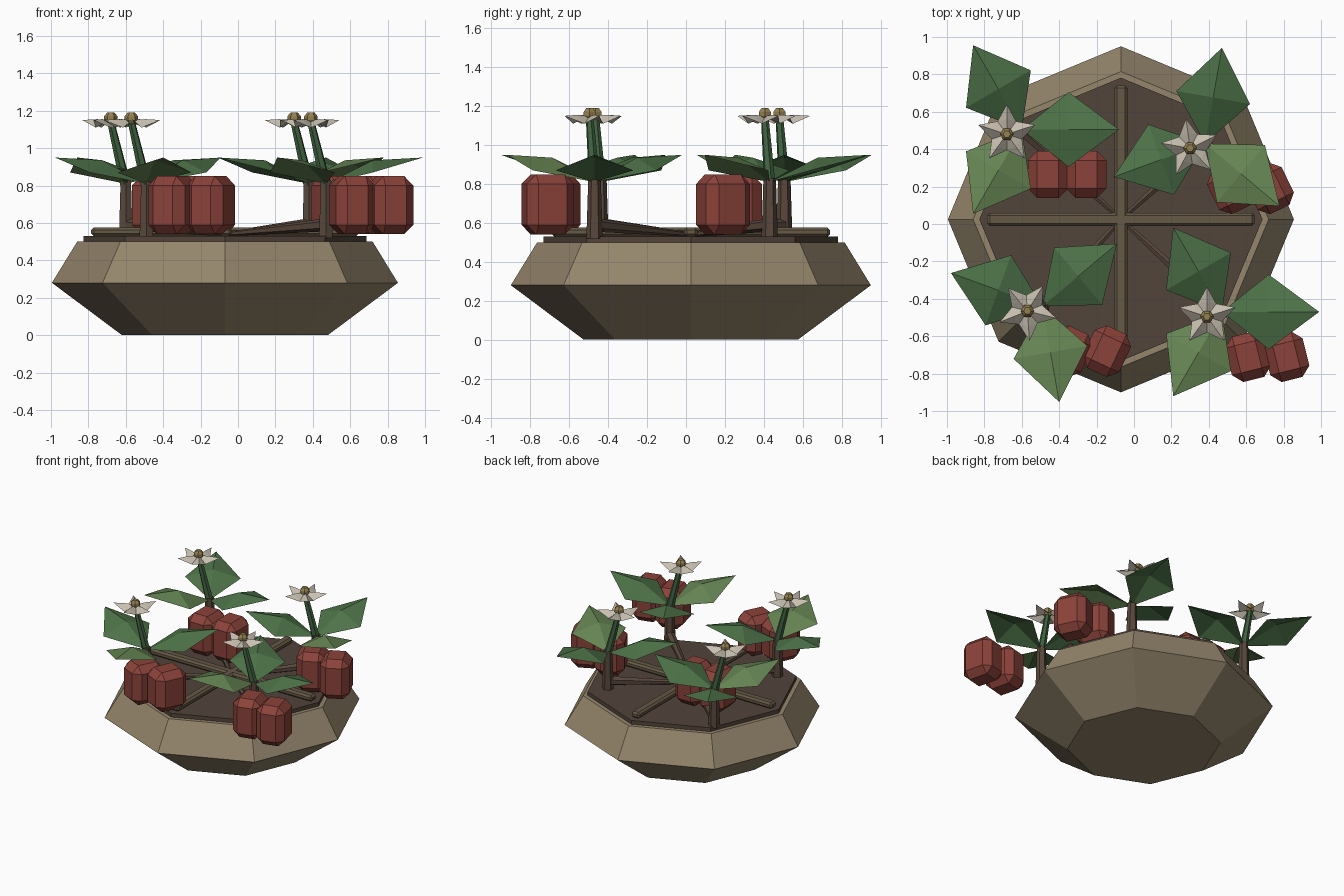
import bpy, bmesh
from math import radians, cos, sin, pi
from mathutils import Vector, Matrix

if "Cube" in bpy.data.objects:
    bpy.data.objects.remove(bpy.data.objects["Cube"])

CX, CY = -0.07, 0.025


def mat(name, r, g, b):
    m = bpy.data.materials.new(name)
    m.diffuse_color = (r, g, b, 1)
    m.use_nodes = True
    m.node_tree.nodes["Principled BSDF"].inputs["Base Color"].default_value = m.diffuse_color
    return m


STONE = mat("stone", 0.30, 0.24, 0.15)
SOIL = mat("soil", 0.085, 0.058, 0.043)
WOOD = mat("wood", 0.13, 0.10, 0.06)
BARK = mat("bark", 0.10, 0.065, 0.045)
STEM = mat("stem_green", 0.05, 0.12, 0.05)
LEAF_A = mat("leaf_dark", 0.075, 0.17, 0.065)
LEAF_B = mat("leaf_light", 0.13, 0.23, 0.085)
FRUIT = mat("fruit_red", 0.26, 0.055, 0.042)
PETAL = mat("petal_cream", 0.58, 0.53, 0.44)
GOLD = mat("gold", 0.30, 0.22, 0.08)


def finish(name, bm, material, matrix=Matrix()):
    bmesh.ops.recalc_face_normals(bm, faces=bm.faces)
    me = bpy.data.meshes.new(name)
    bm.to_mesh(me)
    bm.free()
    ob = bpy.data.objects.new(name, me)
    me.materials.append(material)
    ob.matrix_world = matrix
    bpy.context.collection.objects.link(ob)
    return ob


def lathe(name, profile, sides, material, loc):
    """Stack of closed rings (radius, z) with flat caps."""
    bm = bmesh.new()
    rings = [[bm.verts.new((r * cos(2 * pi * i / sides), r * sin(2 * pi * i / sides), z))
              for i in range(sides)] for r, z in profile]
    for a, b in zip(rings, rings[1:]):
        for i in range(sides):
            j = (i + 1) % sides
            bm.faces.new((a[i], a[j], b[j], b[i]))
    bm.faces.new(rings[0])
    bm.faces.new(rings[-1])
    return finish(name, bm, material, Matrix.Translation(loc))


def rod(name, p, q, r1, r2, material, sides=6):
    p, q = Vector(p), Vector(q)
    bm = bmesh.new()
    bmesh.ops.create_cone(bm, cap_ends=True, segments=sides, radius1=r1, radius2=r2, depth=(q - p).length)
    rot = (q - p).to_track_quat('Z', 'Y').to_matrix().to_4x4()
    return finish(name, bm, material, Matrix.Translation((p + q) / 2) @ rot)


def box(name, loc, size, bevel, material, angle=0):
    bm = bmesh.new()
    bmesh.ops.create_cube(bm, size=1)
    bmesh.ops.scale(bm, vec=size, verts=bm.verts)
    bmesh.ops.bevel(bm, geom=bm.edges[:], offset=bevel, segments=1, affect='EDGES', profile=0.5)
    return finish(name, bm, material, Matrix.Translation(loc) @ Matrix.Rotation(radians(angle), 4, 'Z'))


def leaf(name, loc, angle, material):
    # creased kite: base, two side points, tip and a raised middle
    bm = bmesh.new()
    base, left, tip, right, mid = [bm.verts.new(v) for v in (
        (0.0, 0, 0.81), (0.25, 0.20, 0.87), (0.52, 0, 0.95), (0.25, -0.20, 0.87), (0.25, 0, 0.935))]
    for a, b in ((base, left), (left, tip), (tip, right), (right, base)):
        bm.faces.new((b, a, mid))
    return finish(name, bm, material, Matrix.Translation(loc) @ Matrix.Rotation(radians(angle), 4, 'Z'))


def flower(name, loc, angle):
    # five creased petals around a centre
    bm = bmesh.new()
    c = bm.verts.new((0, 0, 0.02))

    def at(r, deg, z):
        return bm.verts.new((r * cos(radians(deg)), r * sin(radians(deg)), z))
    notch = [at(0.085, 72 * k - 36, -0.02) for k in range(5)]
    for k in range(5):
        tip, mid = at(0.16, 72 * k, 0.02), at(0.08, 72 * k, 0.025)
        a, b = notch[k], notch[(k + 1) % 5]
        for tri in ((c, a, mid), (a, tip, mid), (tip, b, mid), (b, c, mid)):
            bm.faces.new(tri)
    finish(name, bm, PETAL, Matrix.Translation(loc) @ Matrix.Rotation(radians(angle), 4, 'Z'))
    lathe(name + "_centre", ((0.02, 0.0), (0.036, 0.02), (0.036, 0.04), (0.02, 0.06)), 6, GOLD, loc)


# Planter bowl and soil
lathe("bowl", ((0.55, 0), (0.925, 0.28), (0.79, 0.50)), 8, STONE, (CX, CY, 0))
lathe("soil", ((0.757, 0.48), (0.757, 0.53)), 8, SOIL, (CX, CY, 0))

# Crossed divider bars
box("bar_across", (CX, CY, 0.553), (1.43, 0.07, 0.048), 0.014, WOOD)
box("bar_along", (CX, CY, 0.553), (0.07, 1.43, 0.048), 0.014, WOOD)

# Four plants: trunk position, leaf rotation, fruit rotation
plants = ((-0.49, -0.44, 40, -25), (0.47, -0.47, 0, 14),
          (-0.60, 0.505, 0, 0), (0.38, 0.43, 80, 26))
for n, (x, y, turn, fruit_turn) in enumerate(plants, 1):
    p = f"plant_{n}_"
    rod(p + "trunk", (x, y, 0.52), (x, y, 0.83), 0.042, 0.032, BARK)
    rod(p + "root", (CX, CY, 0.54), (x, y, 0.59), 0.012, 0.035, BARK)
    rod(p + "flower_stem", (x, y, 0.80), (x - 0.08, y - 0.025, 1.14), 0.03, 0.02, STEM)
    for k in range(3):
        leaf(p + f"leaf_{k + 1}", (x, y, 0), turn + 120 * k, LEAF_B if k == 2 else LEAF_A)
    flower(p + "flower", (x - 0.08, y - 0.025, 1.13), 90 + turn)
    for k, dx in enumerate((0.14, 0.345)):
        box(p + f"fruit_{k + 1}", (x + dx, y - 0.24, 0.695), (0.215, 0.25, 0.31), 0.05, FRUIT, fruit_turn)
